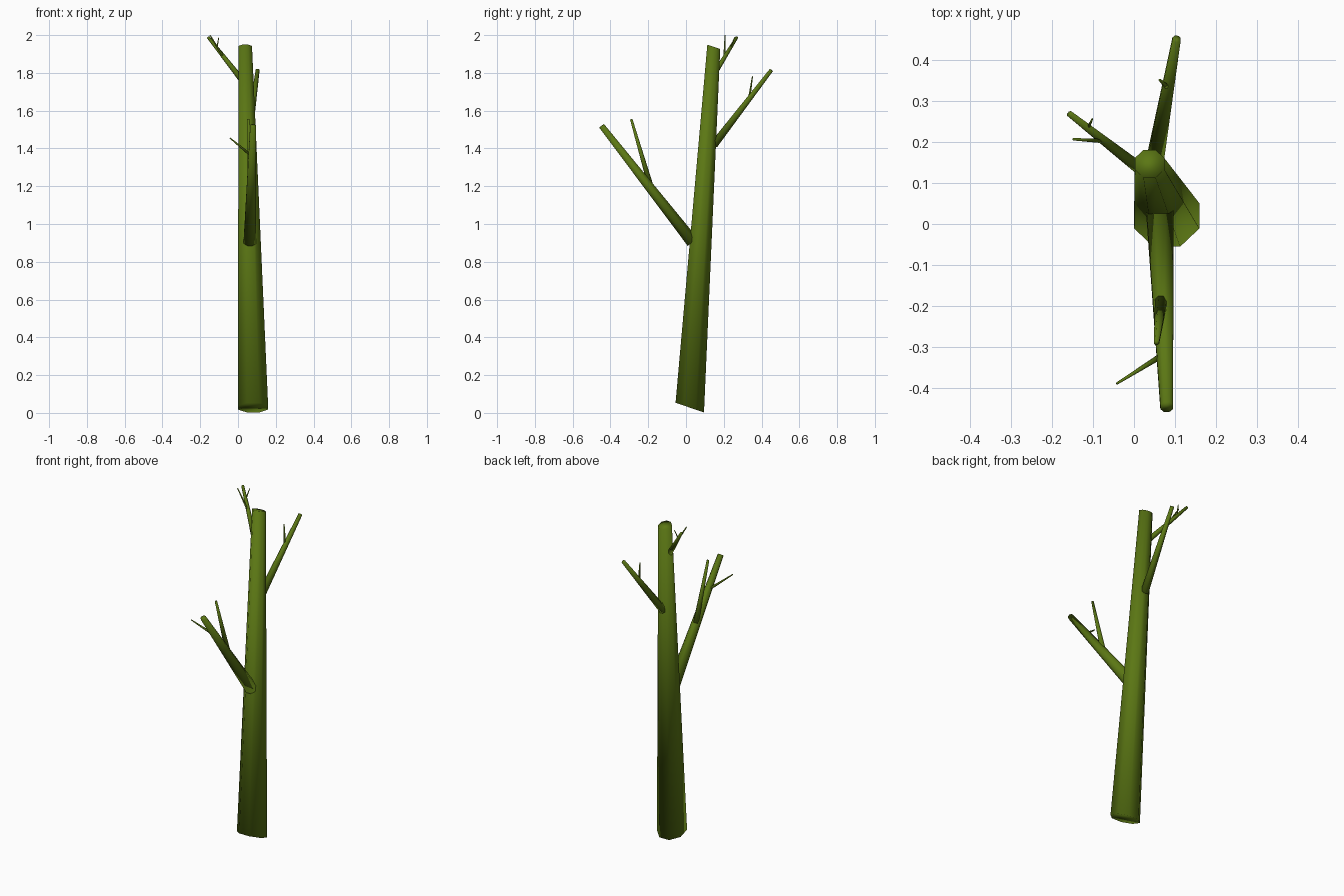
import bpy, bmesh, math
from mathutils import Vector

if "Cube" in bpy.data.objects:
    bpy.data.objects.remove(bpy.data.objects["Cube"])

bark = bpy.data.materials.new("mossy_green_bark")
bark.diffuse_color = (0.105, 0.185, 0.007, 1)
bark.use_nodes = True
bark.node_tree.nodes["Principled BSDF"].inputs["Base Color"].default_value = bark.diffuse_color
SIDES = 8


def limb(name, start, end, r0, r1, normal=None):
    """Tapered eight-sided limb; rings are square to the axis or to a given normal."""
    a, b = Vector(start), Vector(end)
    n = Vector(normal).normalized() if normal else (b - a).normalized()
    ref = Vector((1, 0, 0)) if abs(n.x) < 0.9 else Vector((0, 1, 0))
    v = n.cross(ref).normalized()
    u = v.cross(n)
    bm = bmesh.new()
    rings = []
    for c, r in ((a, r0), (b, r1)):
        ring = []
        for i in range(SIDES):
            t = 2 * math.pi * (i + 0.5) / SIDES
            ring.append(bm.verts.new(c + r * (math.cos(t) * u + math.sin(t) * v)))
        rings.append(ring)
    for i in range(SIDES):
        j = (i + 1) % SIDES
        bm.faces.new((rings[0][i], rings[0][j], rings[1][j], rings[1][i]))
    bm.faces.new(rings[0][::-1])
    bm.faces.new(rings[1])
    bmesh.ops.recalc_face_normals(bm, faces=bm.faces)
    for f in bm.faces:
        f.smooth = True
    me = bpy.data.meshes.new(name)
    bm.to_mesh(me)
    bm.free()
    me.materials.append(bark)
    bpy.context.collection.objects.link(bpy.data.objects.new(name, me))


# Leaning trunk with slanted ends
limb("trunk", (0.08, 0.02, 0.028), (0.038, 0.147, 1.938), 0.086, 0.039, (0, 0.34, 1))

# Low front branch and its twigs
limb("front_branch", (0.063, 0.035, 0.905), (0.08, -0.447, 1.52), 0.036, 0.017)
limb("front_twig_upper", (0.066, -0.19, 1.21), (0.055, -0.29, 1.555), 0.016, 0.007)
limb("front_twig_side", (0.07, -0.32, 1.362), (-0.042, -0.39, 1.455), 0.008, 0.003)

# Back branch and its twig
limb("back_branch", (0.05, 0.148, 1.42), (0.104, 0.452, 1.815), 0.023, 0.011)
limb("back_twig", (0.083, 0.333, 1.655), (0.063, 0.352, 1.782), 0.007, 0.003)

# High left branch and its twigs
limb("left_branch", (0.015, 0.135, 1.77), (-0.157, 0.269, 1.988), 0.016, 0.008)
limb("left_twig_outer", (-0.075, 0.203, 1.882), (-0.148, 0.207, 1.999), 0.006, 0.003)
limb("left_twig_inner", (-0.112, 0.234, 1.93), (-0.102, 0.257, 1.988), 0.004, 0.002)
